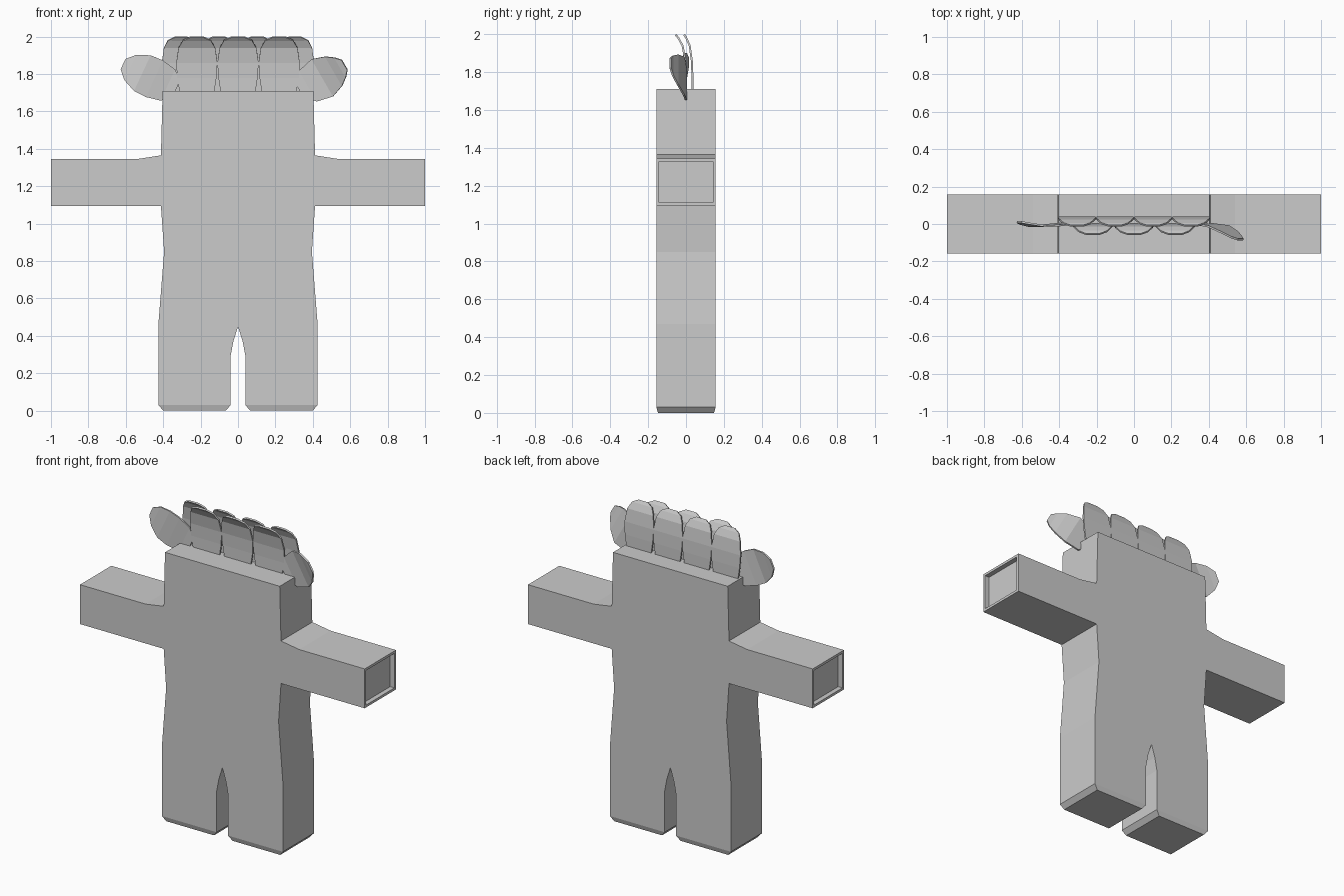
import bpy, bmesh, math

if "Cube" in bpy.data.objects:
    bpy.data.objects.remove(bpy.data.objects["Cube"])

grey = bpy.data.materials.new("plain grey")
grey.diffuse_color = (0.6, 0.6, 0.6, 1)
grey.use_nodes = True
grey.node_tree.nodes["Principled BSDF"].inputs["Base Color"].default_value = grey.diffuse_color


def make_object(name, bm):
    bmesh.ops.recalc_face_normals(bm, faces=bm.faces)
    mesh = bpy.data.meshes.new(name)
    bm.to_mesh(mesh)
    bm.free()
    mesh.materials.append(grey)
    obj = bpy.data.objects.new(name, mesh)
    bpy.context.collection.objects.link(obj)
    return obj


# Costume body: mirrored outline, extruded front to back
half = [(0, 0.45), (0.025, 0.37), (0.04, 0.29), (0.04, 0.03), (0.425, 0.03),
        (0.425, 0.47), (0.395, 0.85), (0.412, 1.095), (1.0, 1.095),
        (1.0, 1.345), (0.54, 1.345), (0.412, 1.365), (0.403, 1.71)]
outline = half + [(-x, z) for x, z in reversed(half[1:])]
bm = bmesh.new()
front = bm.faces.new([bm.verts.new((x, -0.157, z)) for x, z in outline])
out = bmesh.ops.extrude_face_region(bm, geom=[front], use_keep_orig=True)
for v in out["geom"]:
    if isinstance(v, bmesh.types.BMVert):
        v.co.y = 0.157
bmesh.ops.recalc_face_normals(bm, faces=bm.faces)

# Chamfered feet
for face in [f for f in bm.faces if f.calc_center_median().z < 0.031]:
    c = face.calc_center_median()
    new = bmesh.ops.extrude_discrete_faces(bm, faces=[face])["faces"][0]
    for v in new.verts:
        v.co.x = c.x + (v.co.x - c.x) * 0.87
        v.co.y *= 0.94
        v.co.z = 0

# Recessed sleeve ends
for face in [f for f in bm.faces if abs(f.calc_center_median().x) > 0.999]:
    side = math.copysign(1, face.calc_center_median().x)
    bmesh.ops.inset_individual(bm, faces=[face], thickness=0.022)
    new = bmesh.ops.extrude_discrete_faces(bm, faces=[face])["faces"][0]
    for v in new.verts:
        v.co.x -= side * 0.03
make_object("costume_body", bm)


# Collar petals: strips of (length, half width, y bend), turned by an angle
def petal(name, base, angle, rows):
    bm = bmesh.new()
    s, c = math.sin(angle), math.cos(angle)
    grid = []
    for t, w, bend in rows:
        grid.append([bm.verts.new((base[0] + t * s + u * w * c, base[1] + bend,
                                   base[2] + t * c - u * w * s))
                     for u in (-1, 0, 1)])
    for a, b in zip(grid, grid[1:]):
        for i in range(2):
            bm.faces.new((a[i], a[i + 1], b[i + 1], b[i]))
    obj = make_object(name, bm)
    solid = obj.modifiers.new("thickness", "SOLIDIFY")
    solid.thickness = 0.01
    solid.offset = 0


upright = [(0, 0.092, 0), (0.08, 0.105, 0), (0.16, 0.11, -0.004),
           (0.24, 0.098, -0.018), (0.28, 0.075, -0.04), (0.298, 0.035, -0.055)]
for i, x in enumerate((-0.22, 0, 0.22)):
    petal(f"front_petal_{i + 1}", (x, 0, 1.70), 0, upright)
back = [(t, w * 0.93, y * 0.8) for t, w, y in upright]
for i, x in enumerate((-0.305, -0.102, 0.102, 0.305)):
    petal(f"back_petal_{i + 1}", (x, 0.034, 1.70), 0, back)

petal("right_side_petal", (0.33, 0, 1.71), math.radians(60),
      [(0, 0.03, 0), (0.05, 0.095, 0), (0.14, 0.115, -0.012),
       (0.21, 0.09, -0.045), (0.25, 0.06, -0.07), (0.277, 0.03, -0.083)])
petal("left_side_petal", (-0.33, 0, 1.72), math.radians(-65),
      [(0, 0.05, 0), (0.05, 0.092, 0), (0.13, 0.108, -0.008),
       (0.2, 0.105, -0.012), (0.27, 0.075, 0), (0.313, 0.03, 0.01)])
